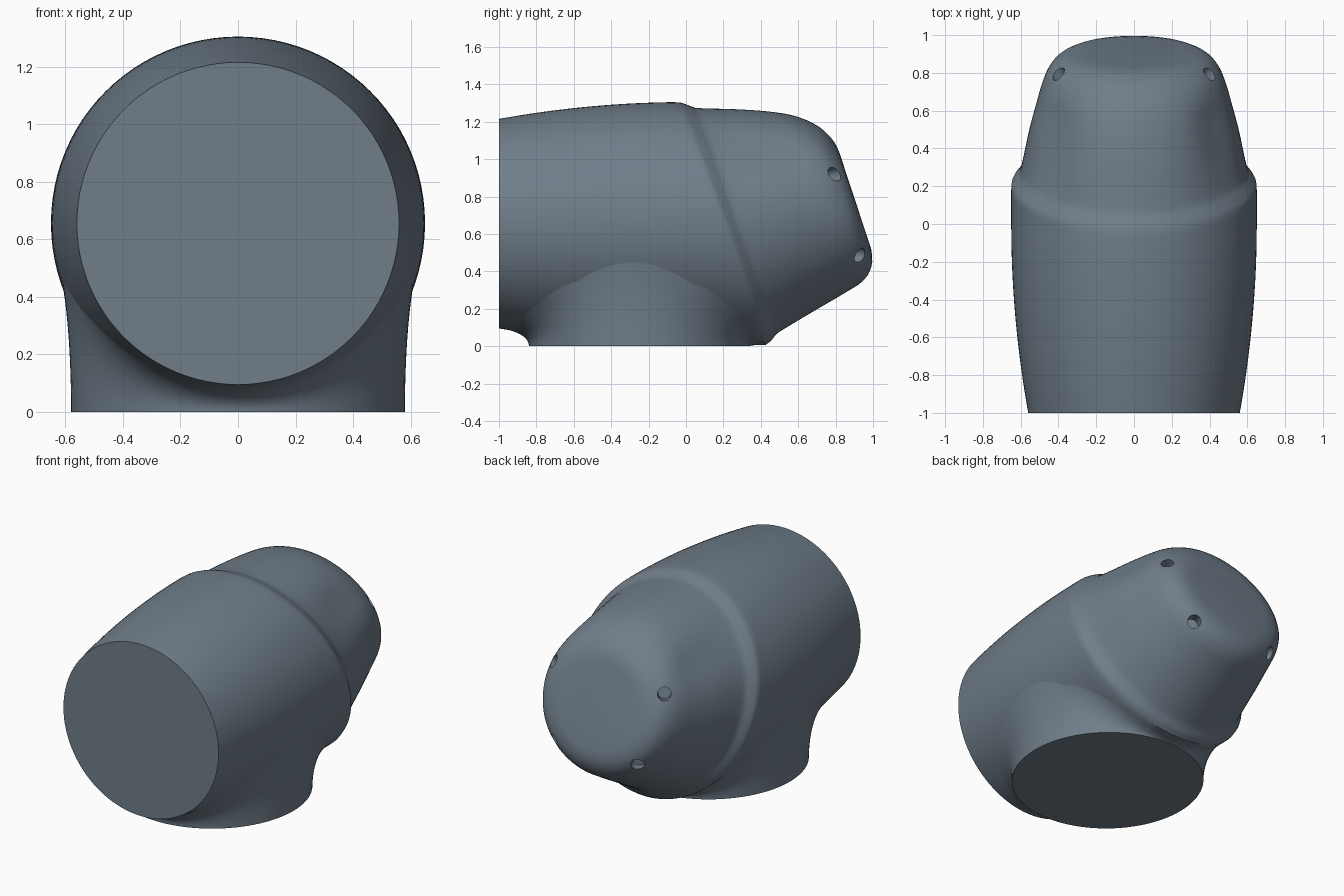
import bpy, math
from mathutils import Vector

if "Cube" in bpy.data.objects:
    bpy.data.objects.remove(bpy.data.objects["Cube"])

N = 96          # points around each ring
CZ = 0.655      # height of the barrel axis

mat = bpy.data.materials.new("slate_grey")
mat.diffuse_color = (0.16, 0.205, 0.25, 1)
mat.use_nodes = True
mat.node_tree.nodes["Principled BSDF"].inputs["Base Color"].default_value = mat.diffuse_color


def barrel_radius(y):
    return 0.65 - 0.09 * min(y, 0) ** 2


def barrel_under(x, y):
    """Height of the barrel's lower surface."""
    r = barrel_radius(y)
    return CZ - math.sqrt(max(r * r - x * x, 0))


def make_loft(name, rings):
    """Skin closed rings and cap both ends."""
    n = len(rings[0])
    verts = [p for ring in rings for p in ring]
    faces = [tuple(reversed(range(n)))]
    for k in range(len(rings) - 1):
        for i in range(n):
            j = (i + 1) % n
            faces.append((k * n + i, k * n + j, (k + 1) * n + j, (k + 1) * n + i))
    faces.append(tuple(range((len(rings) - 1) * n, len(rings) * n)))
    mesh = bpy.data.meshes.new(name)
    mesh.from_pydata(verts, [], faces)
    mesh.materials.append(mat)
    ob = bpy.data.objects.new(name, mesh)
    bpy.context.collection.objects.link(ob)
    bpy.context.view_layer.objects.active = ob
    ob.select_set(True)
    bpy.ops.object.mode_set(mode='EDIT')
    bpy.ops.mesh.select_all(action='SELECT')
    bpy.ops.mesh.normals_make_consistent(inside=False)
    bpy.ops.object.mode_set(mode='OBJECT')
    ob.select_set(False)
    return ob


def smooth(ob):
    bpy.ops.object.select_all(action='DESELECT')
    ob.select_set(True)
    bpy.context.view_layer.objects.active = ob
    bpy.ops.object.shade_smooth_by_angle(angle=math.radians(35))


angles = [2 * math.pi * i / N for i in range(N)]
rings = []

# Barrel: rings lean progressively from the upright front to the slanted seam
STEPS = 20
for k in range(STEPS + 1):
    t = k / STEPS
    ring = []
    for a in angles:
        y = -1 + 1.17 * t - 0.39 * t * 0.65 * math.sin(a)
        r = barrel_radius(y)
        ring.append((r * math.cos(a), y, CZ + r * math.sin(a)))
    rings.append(ring)

# Head stations: top y, top z, bottom y, bottom z, half width, side scoop
stations = [
    (-0.03, 1.302, 0.445, 0.02, 0.648, 0),
    (0.00, 1.293, 0.46, 0.035, 0.635, 0),
    (0.04, 1.278, 0.48, 0.06, 0.612, 0),
    (0.08, 1.272, 0.51, 0.083, 0.597, 0.01),
    (0.30, 1.265, 0.68, 0.185, 0.555, 0.045),
    (0.48, 1.250, 0.80, 0.255, 0.515, 0.045),
    (0.60, 1.225, 0.875, 0.30, 0.487, 0.02),
    (0.70, 1.180, 0.93, 0.335, 0.455, 0),
    (0.77, 1.120, 0.975, 0.385, 0.41, 0),
    (0.81, 1.060, 0.996, 0.45, 0.35, 0),
    (0.835, 0.99, 0.99, 0.52, 0.27, 0),
]


def spline(p0, p1, p2, p3, t):
    return 0.5 * (2 * p1 + (p2 - p0) * t + (2 * p0 - 5 * p1 + 4 * p2 - p3) * t * t
                  + (3 * p1 - p0 - 3 * p2 + p3) * t ** 3)


def head_ring(s):
    ty, tz, by, bz, w, scoop = s
    ring = []
    for a in angles:
        c, sn = math.cos(a), math.sin(a)
        lift = math.degrees(math.atan2(sn, abs(c)))
        dent = 1 - scoop * math.exp(-((lift - 35) / 16) ** 2)
        sn *= dent
        ring.append((w * c * dent, (ty + by) / 2 + (ty - by) / 2 * sn,
                     (tz + bz) / 2 + (tz - bz) / 2 * sn))
    return ring


# Head: lip, tapered neck and rounded slanted end
first = (-0.08, 1.305, 0.42, 0.005, 0.65, 0)
pts = [first] + stations
for k in range(len(pts) - 1):
    p0, p1, p2, p3 = pts[max(k - 1, 0)], pts[k], pts[k + 1], pts[min(k + 2, len(pts) - 1)]
    sub = 4 if k in (4, 5, 6, 7, 8) else 2
    for m in range(1, sub + 1):
        rings.append(head_ring([spline(*q, m / sub) for q in zip(p0, p1, p2, p3)]))
body = make_loft("body", rings)

# Four fixing holes around the slanted end
for side in (-1, 1):
    for x, y, z, d in ((0.40, 0.795, 0.92, (0.55, 0.8, 0.25)),
                       (0.305, 0.94, 0.485, (0.4, 0.9, -0.1))):
        axis = Vector((side * d[0], d[1], d[2])).normalized()
        bpy.ops.mesh.primitive_cylinder_add(vertices=24, radius=0.04, depth=0.14,
                                            location=(side * x, y, z))
        cutter = bpy.context.object
        cutter.rotation_euler = axis.to_track_quat('Z', 'Y').to_euler()
        cutter.hide_render = True
        cutter.data.materials.append(mat)
        bpy.context.view_layer.objects.active = body
        mod = body.modifiers.new("hole", 'BOOLEAN')
        mod.operation = 'DIFFERENCE'
        mod.solver = 'EXACT'
        mod.object = cutter
        bpy.ops.object.modifier_apply(modifier=mod.name)
        bpy.data.objects.remove(cutter)
smooth(body)

# Foot: round base that flares into the underside of the barrel
ROWS = 12
foot_rings = [[] for _ in range(ROWS + 1)]
for a in angles:
    c, s = math.cos(a), math.sin(a)
    x, y = 0.58 * c, -0.25 + 0.59 * s
    p0 = Vector((x, y, 0))
    p1 = Vector((x, y, barrel_under(x, y)))
    ey = max(-0.995, -0.25 + 0.75 * s)
    ex = 0.72 * c
    limit = barrel_radius(ey) * 0.997
    ex = max(-limit, min(limit, ex))
    ez = barrel_under(ex, ey)
    ey = min(ey, 0.16 - 0.39 * (ez - CZ))
    p2 = Vector((ex, ey, ez + 0.003))
    for k in range(ROWS + 1):
        t = k / ROWS
        foot_rings[k].append(tuple((1 - t) ** 2 * p0 + 2 * t * (1 - t) * p1 + t * t * p2))
# close the flare inside the barrel
foot_rings.append([(0.4 * math.cos(a), -0.25 + 0.4 * math.sin(a), 0.6) for a in angles])
foot = make_loft("foot", foot_rings)
smooth(foot)
